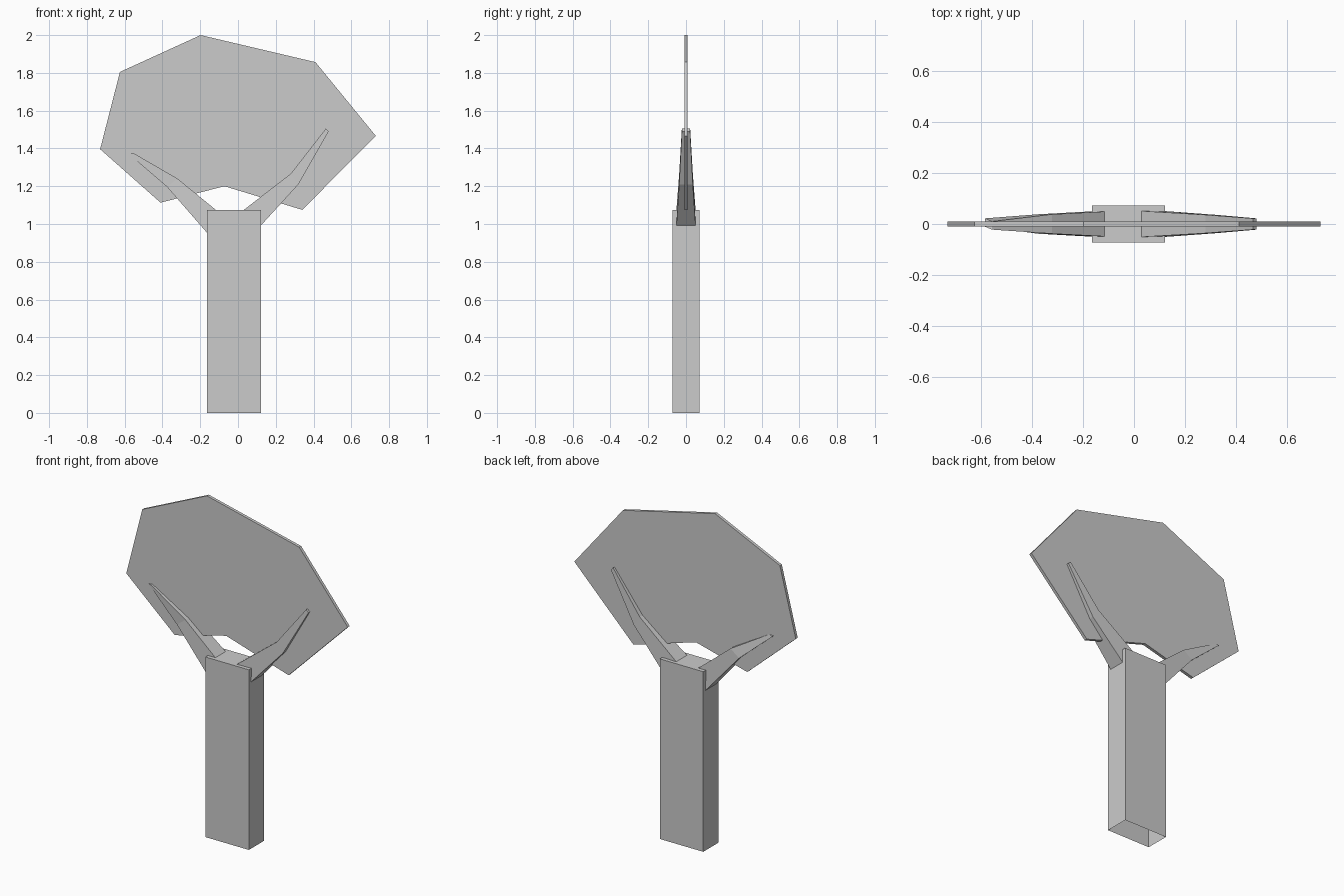
import bpy

if "Cube" in bpy.data.objects:
    bpy.data.objects.remove(bpy.data.objects["Cube"])


def make_object(name, verts, faces):
    mesh = bpy.data.meshes.new(name)
    mesh.from_pydata(verts, [], faces)
    mesh.update()
    obj = bpy.data.objects.new(name, mesh)
    bpy.context.collection.objects.link(obj)
    return obj


def loft(name, rings, cap_start=True):
    """Join equal-length vertex rings with quads and close the ends."""
    n = len(rings[0])
    verts = [v for ring in rings for v in ring]
    faces = [(r * n + i, r * n + (i + 1) % n, (r + 1) * n + (i + 1) % n, (r + 1) * n + i)
             for r in range(len(rings) - 1) for i in range(n)]
    if cap_start:
        faces.append(tuple(reversed(range(n))))
    last = (len(rings) - 1) * n
    faces.append(tuple(range(last, last + n)))
    return make_object(name, verts, faces)


def branch_ring(top, bottom, half, lean=0.0):
    """Four-sided section; lean twists it around the branch."""
    return [(top[0], -half, top[1]), (bottom[0], -half + lean, bottom[1]),
            (bottom[0], half, bottom[1]), (top[0], half - lean, top[1])]


def orient(obj):
    import bmesh
    bm = bmesh.new()
    bm.from_mesh(obj.data)
    bmesh.ops.recalc_face_normals(bm, faces=bm.faces)
    bm.to_mesh(obj.data)
    bm.free()


# Trunk: square post, open underneath
base = [(-0.164, -0.072), (0.122, -0.072), (0.122, 0.072), (-0.164, 0.072)]
trunk = loft("trunk", [[(x, y, z) for x, y in base] for z in (0, 1.073)], cap_start=False)

# Branches: bent tapering limbs rooted inside the trunk
right_branch = loft("right_branch", [
    branch_ring((-0.04, 1.02), (0.06, 0.925), 0.055),
    branch_ring((0.28, 1.267), (0.32, 1.21), 0.036),
    branch_ring((0.465, 1.505), (0.48, 1.49), 0.022)])
left_branch = loft("left_branch", [
    branch_ring((-0.05, 1.02), (-0.12, 0.903), 0.052),
    branch_ring((-0.32, 1.24), (-0.376, 1.197), 0.038),
    branch_ring((-0.556, 1.377), (-0.584, 1.375), 0.022, 0.012)])

# Canopy: thin flat slab of foliage
outline = [(-0.198, 2.0), (0.41, 1.857), (0.73, 1.466), (0.34, 1.075),
           (-0.072, 1.2), (-0.41, 1.113), (-0.73, 1.396), (-0.625, 1.805)]
canopy = loft("canopy", [[(x, y, z) for x, z in outline] for y in (-0.009, 0.009)])

for part in (trunk, right_branch, left_branch, canopy):
    orient(part)
